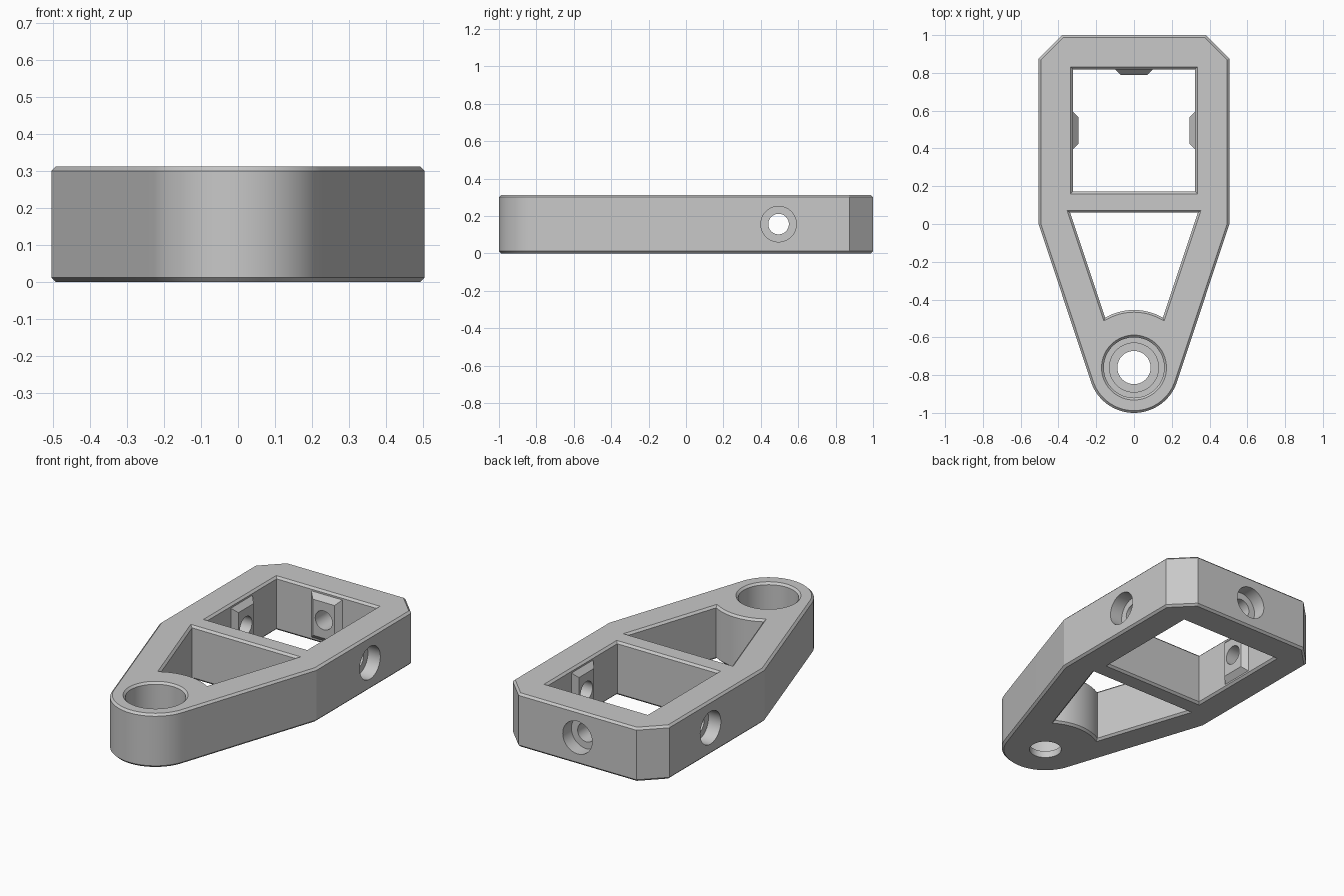
import bpy
import bmesh
from math import radians, cos, sin, atan2, acos, hypot, degrees
from mathutils import Matrix, Vector

cube = bpy.data.objects.get("Cube")
if cube:
    bpy.data.objects.remove(cube, do_unlink=True)

HEIGHT, CHAMFER = 0.313, 0.012
HALF = 0.505                 # half width of the square frame
FRAME_Y = 0.495              # centre of the square frame
PIVOT_Y, NOSE_R = -0.76, 0.24

grey = bpy.data.materials.new("plain grey")
grey.use_nodes = True
grey.diffuse_color = (0.58, 0.58, 0.58, 1)
grey.node_tree.nodes["Principled BSDF"].inputs["Base Color"].default_value = grey.diffuse_color


def arc(radius, start, end, steps, cy=0.0):
    return [(radius * cos(radians(start + (end - start) * i / steps)),
             cy + radius * sin(radians(start + (end - start) * i / steps)))
            for i in range(steps + 1)]


def circle(radius, cy=0.0):
    return arc(radius, 0, 360, 64, cy)[:-1]


def rect(hx, hy, cy=0.0):
    return [(hx, cy + hy), (-hx, cy + hy), (-hx, cy - hy), (hx, cy - hy)]


def offset(points, d):
    """Grow a counter-clockwise outline by d with mitred corners."""
    result = []
    for i, p in enumerate(points):
        p = Vector(p)
        a = (p - Vector(points[i - 1])).normalized()
        b = (Vector(points[(i + 1) % len(points)]) - p).normalized()
        n1, n2 = Vector((a.y, -a.x)), Vector((b.y, -b.x))
        result.append(tuple(p + (n1 + n2) * d / (1 + n1.dot(n2))))
    return result


def loft(name, sections, matrix=Matrix()):
    """Closed solid through matching outlines, given as (outline, z)."""
    bm = bmesh.new()
    rings = [[bm.verts.new((x, y, z)) for x, y in pts] for pts, z in sections]
    n = len(rings[0])
    for low, high in zip(rings, rings[1:]):
        for i in range(n):
            j = (i + 1) % n
            bm.faces.new((low[i], low[j], high[j], high[i]))
    bm.faces.new(rings[0][::-1])
    bm.faces.new(rings[-1])
    bmesh.ops.recalc_face_normals(bm, faces=bm.faces)
    mesh = bpy.data.meshes.new(name)
    bm.to_mesh(mesh)
    bm.free()
    mesh.transform(matrix)
    mesh.materials.append(grey)
    obj = bpy.data.objects.new(name, mesh)
    bpy.context.collection.objects.link(obj)
    return obj


def combine(target, tool, operation):
    tool.hide_render = True
    mod = target.modifiers.new(tool.name, "BOOLEAN")
    mod.object, mod.operation, mod.solver = tool, operation, "EXACT"
    bpy.context.view_layer.objects.active = target
    bpy.ops.object.modifier_apply(modifier=mod.name)
    bpy.data.objects.remove(tool, do_unlink=True)


def opening(name, outline):
    """Through cutter that flares to chamfer both rims."""
    wide = offset(outline, 2 * CHAMFER)
    return loft(name, [(wide, -CHAMFER), (outline, CHAMFER),
                       (outline, HEIGHT - CHAMFER), (wide, HEIGHT + CHAMFER)])


# Plate: chamfered square frame tapering tangentially into a round nose
tangent = degrees(atan2(-PIVOT_Y, HALF) - acos(NOSE_R / hypot(HALF, PIVOT_Y)))
outline = [(HALF, 0), (HALF, 0.875), (0.38, 1), (-0.38, 1), (-HALF, 0.875), (-HALF, 0)]
outline += arc(NOSE_R, 180 - tangent, 360 + tangent, 40, PIVOT_Y)
inner = offset(outline, -CHAMFER)
bracket = loft("bracket_plate", [(inner, 0), (outline, CHAMFER),
                                 (outline, HEIGHT - CHAMFER), (inner, HEIGHT)])

# Square window and tapered window with a curved front edge
combine(bracket, opening("square_window", rect(0.323, 0.323, FRAME_Y)), "DIFFERENCE")
taper = [(0.338, 0.06), (-0.338, 0.06)] + arc(0.305, 120, 60, 16, PIVOT_Y)
combine(bracket, opening("tapered_window", taper), "DIFFERENCE")

# Stepped bearing seat in the nose
steps = [(0.088, -0.1), (0.088, 0.04), (0.13, 0.04), (0.13, 0.055), (0.16, 0.055),
         (0.16, HEIGHT - CHAMFER), (0.16 + 2 * CHAMFER, HEIGHT + CHAMFER)]
combine(bracket, loft("bearing_seat", [(circle(r, PIVOT_Y), z) for r, z in steps]),
        "DIFFERENCE")

# Bevelled bosses and counterbored screw holes on the left, back and right walls
for angle in (0, 90, 180):
    place = (Matrix.Translation((0, FRAME_Y, HEIGHT / 2))
             @ Matrix.Rotation(radians(angle), 4, "Z")
             @ Matrix.Rotation(radians(90), 4, "Y"))
    boss = loft("screw_boss", [(rect(0.105, 0.07), 0.295), (rect(0.135, 0.1), 0.323),
                               (rect(0.135, 0.1), 0.34)], place)
    combine(bracket, boss, "UNION")
    bore = [(0.055, 0.25), (0.055, HALF - 0.08), (0.095, HALF - 0.08), (0.095, HALF + 0.1)]
    combine(bracket, loft("screw_hole", [(circle(r), z) for r, z in bore], place),
            "DIFFERENCE")

# Smooth the round surfaces, keep machined edges crisp
bpy.ops.object.select_all(action="DESELECT")
bracket.select_set(True)
bpy.context.view_layer.objects.active = bracket
bpy.ops.object.shade_smooth_by_angle(angle=radians(15))
